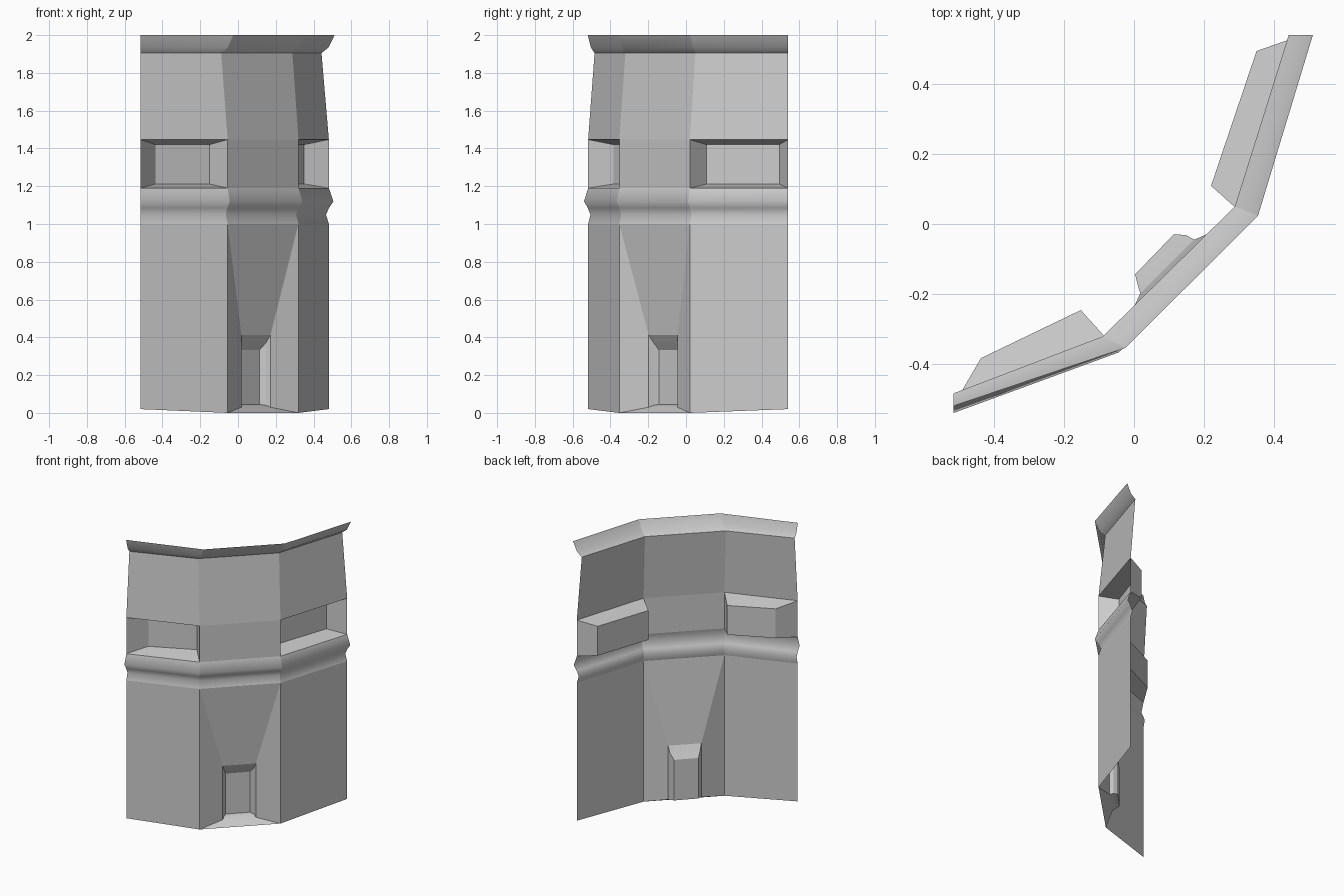
import bpy, bmesh

if "Cube" in bpy.data.objects:
    bpy.data.objects.remove(bpy.data.objects["Cube"])

# Plan of the bent wall: four points (left end, two corners, right end) per height
BASE = [(-.516, -.518), (-.055, -.353), (.32, .02), (.481, .54)]
RING_OUT = [(-.516, -.54), (-.044, -.367), (.341, .01), (.505, .54)]
RING_IN = [(-.516, -.506), (-.065, -.343), (.308, .03), (.466, .54)]
LIP_IN = [(-.516, -.484), (-.089, -.321), (.288, .05), (.442, .54)]
LIP_OUT = [(-.516, -.52), (-.025, -.354), (.354, .023), (.511, .54)]
WIN_LO, WIN_HI = 1.19, 1.447


def mix(a, b, t):
    return [(p[0] + (q[0] - p[0]) * t, p[1] + (q[1] - p[1]) * t) for p, q in zip(a, b)]


def finish(bm, name):
    bmesh.ops.remove_doubles(bm, verts=bm.verts, dist=.0005)
    # keep the upright corners crisp between smooth mouldings
    for e in bm.edges:
        d = e.verts[1].co - e.verts[0].co
        if abs(d.z) > .5 * d.length:
            e.smooth = False
    mesh = bpy.data.meshes.new(name)
    bm.to_mesh(mesh)
    bm.free()
    bpy.context.collection.objects.link(bpy.data.objects.new(name, mesh))


def strip(name, rows, skip=(), smooth=()):
    """Sheet between plan rows; skip holds (row, panel) openings."""
    bm = bmesh.new()
    grid = [[bm.verts.new((x, y, z + (0.02 if z == 0 and j in (0, 3) else 0)))
             for j, (x, y) in enumerate(pts)] for z, pts in rows]
    for i in range(len(grid) - 1):
        for j in range(3):
            if (i, j) not in skip:
                f = bm.faces.new((grid[i][j], grid[i][j + 1], grid[i + 1][j + 1], grid[i + 1][j]))
                f.smooth = i in smooth
    finish(bm, name)


def recess(name, levels):
    """Stepped pocket: each level is (left xy, right xy, low z, high z)."""
    bm = bmesh.new()
    loops = []
    for l, r, lo, hi in levels:
        loops.append([bm.verts.new((*p, z)) for p, z in ((l, lo), (r, lo), (r, hi), (l, hi))])
    for a, b in zip(loops, loops[1:]):
        for k in range(4):
            n = (k + 1) % 4
            bm.faces.new((a[k], a[n], b[n], b[k]))
    bm.faces.new(loops[-1])
    finish(bm, name)


# Main wall with ring moulding and flared top lip
strip("wall", [
    (0, BASE), (1.0, BASE), (1.05, RING_IN), (1.085, mix(RING_IN, RING_OUT, .4)),
    (1.12, RING_OUT), (WIN_LO, BASE), (WIN_HI, BASE), (1.905, LIP_IN),
    (1.935, mix(LIP_IN, LIP_OUT, .55)), (2.0, LIP_OUT)],
    skip={(0, 1), (5, 0), (5, 2)}, smooth={1, 2, 3, 4, 7, 8})

# Window pockets in the two side panels
recess("left_window_recess", [
    (BASE[0], BASE[1], WIN_LO, WIN_HI),
    ((-.437, -.383), (-.152, -.246), 1.212, 1.42)])
recess("right_window_recess", [
    (BASE[2], BASE[3], WIN_LO, WIN_HI),
    ((.22, .109), (.35, .494), 1.212, 1.42)])

# Tapering entrance niche in the middle panel
recess("entrance_niche", [
    (BASE[1], BASE[2], 0, 1.0),
    ((.018, -.198), (.172, -.045), .03, .413),
    ((.01, -.172), (.149, -.032), .04, .372),
    ((.003, -.144), (.114, -.029), .045, .333)])
